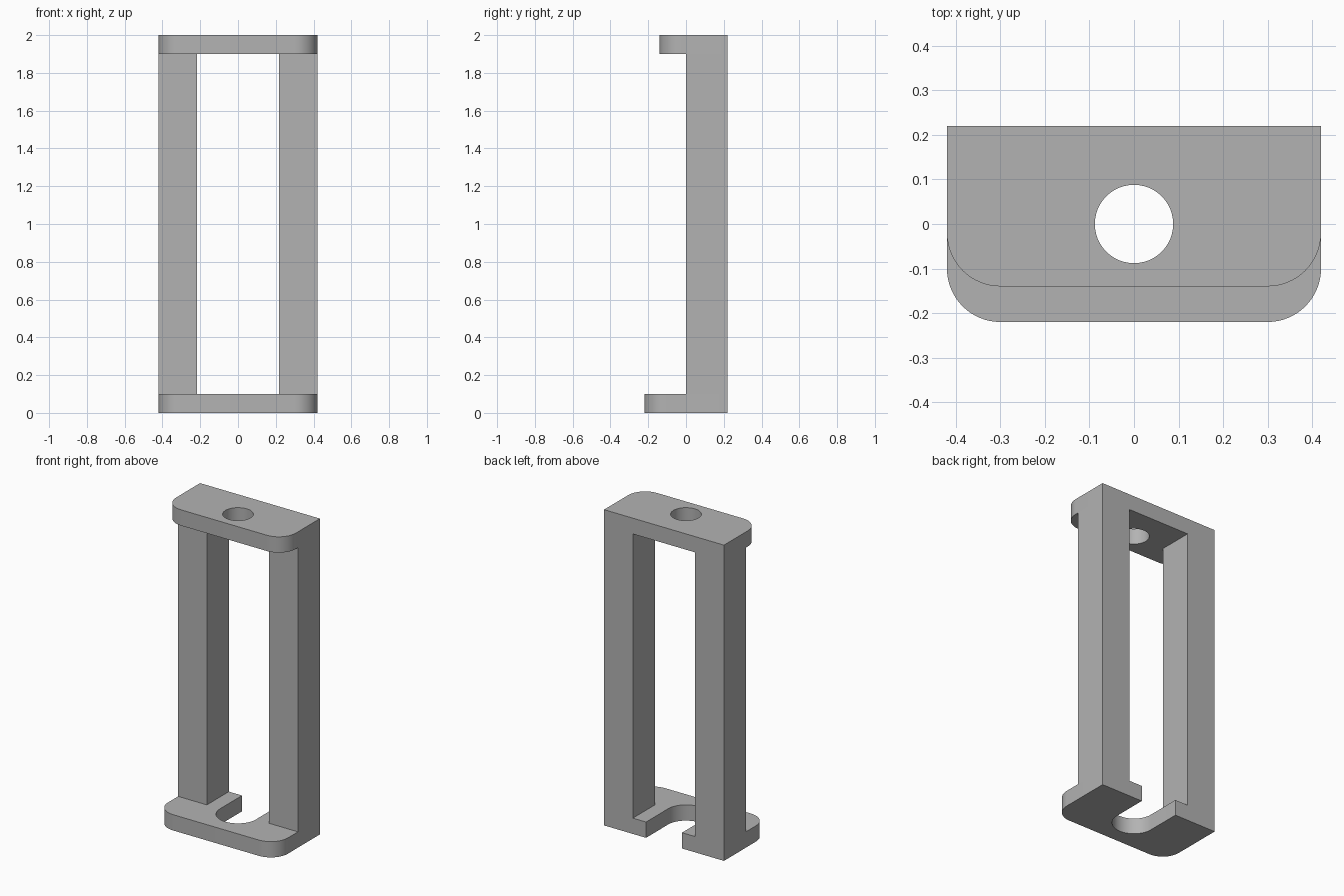
import bpy
import bmesh
from math import cos, sin, pi, radians

if "Cube" in bpy.data.objects:
    bpy.data.objects.remove(bpy.data.objects["Cube"], do_unlink=True)

HALF_W, BACK, HEIGHT = 0.42, 0.22, 2.0
THICK, CORNER = 0.1, 0.12
POST_IN = 0.218
HOLE_R, SLOT_R = 0.088, 0.126

grey = bpy.data.materials.new("plain grey")
grey.use_nodes = True
colour = (0.45, 0.45, 0.45, 1)
grey.diffuse_color = colour
grey.node_tree.nodes["Principled BSDF"].inputs["Base Color"].default_value = colour


def arc(cx, cy, r, start, end, steps=16):
    angles = [radians(start + (end - start) * i / steps) for i in range(steps + 1)]
    return [(cx + r * cos(a), cy + r * sin(a)) for a in angles]


def plate_outline(front):
    """Square at the back, rounded at the two front corners."""
    cx, cy = HALF_W - CORNER, front + CORNER
    return ([(-HALF_W, BACK)] + arc(-cx, cy, CORNER, 180, 270)
            + arc(cx, cy, CORNER, 270, 360) + [(HALF_W, BACK)])


def extrude_loops(name, loops, z0, z1):
    """Filled flat outline(s) extruded from z0 to z1; inner loops become holes."""
    curve = bpy.data.curves.new(name, "CURVE")
    curve.dimensions = "2D"
    curve.fill_mode = "BOTH"
    curve.extrude = (z1 - z0) / 2
    for loop in loops:
        spline = curve.splines.new("POLY")
        spline.points.add(len(loop) - 1)
        for point, (x, y) in zip(spline.points, loop):
            point.co = (x, y, 0, 1)
        spline.use_cyclic_u = True
    obj = bpy.data.objects.new(name, curve)
    bpy.context.collection.objects.link(obj)
    obj.location.z = (z0 + z1) / 2
    bpy.ops.object.select_all(action="DESELECT")
    obj.select_set(True)
    bpy.context.view_layer.objects.active = obj
    bpy.ops.object.convert(target="MESH")
    obj = bpy.context.object
    obj.name = name

    # Weld the caps to the walls so the solid is closed
    bm = bmesh.new()
    bm.from_mesh(obj.data)
    bmesh.ops.remove_doubles(bm, verts=bm.verts, dist=1e-5)
    bmesh.ops.recalc_face_normals(bm, faces=bm.faces)
    bm.to_mesh(obj.data)
    bm.free()
    obj.data.materials.clear()
    obj.data.materials.append(grey)
    bpy.ops.object.shade_smooth_by_angle(angle=radians(30))
    return obj


# Bottom plate with a round-ended slot open to the back
slot = [(SLOT_R, BACK)] + arc(0, 0, SLOT_R, 0, -180, 40) + [(-SLOT_R, BACK)]
extrude_loops("bottom_plate", [plate_outline(-0.22) + slot], 0, THICK)

# Shorter top plate with a round through hole
hole = arc(0, 0, HOLE_R, 0, 360, 48)[:-1]
extrude_loops("top_plate", [plate_outline(-0.14), hole], HEIGHT - THICK, HEIGHT)

# Two upright posts along the back
for name, side in (("left_post", 1), ("right_post", -1)):
    xa, xb = side * POST_IN, side * HALF_W
    rect = [(xa, 0), (xb, 0), (xb, BACK), (xa, BACK)]
    extrude_loops(name, [rect], THICK, HEIGHT - THICK)
